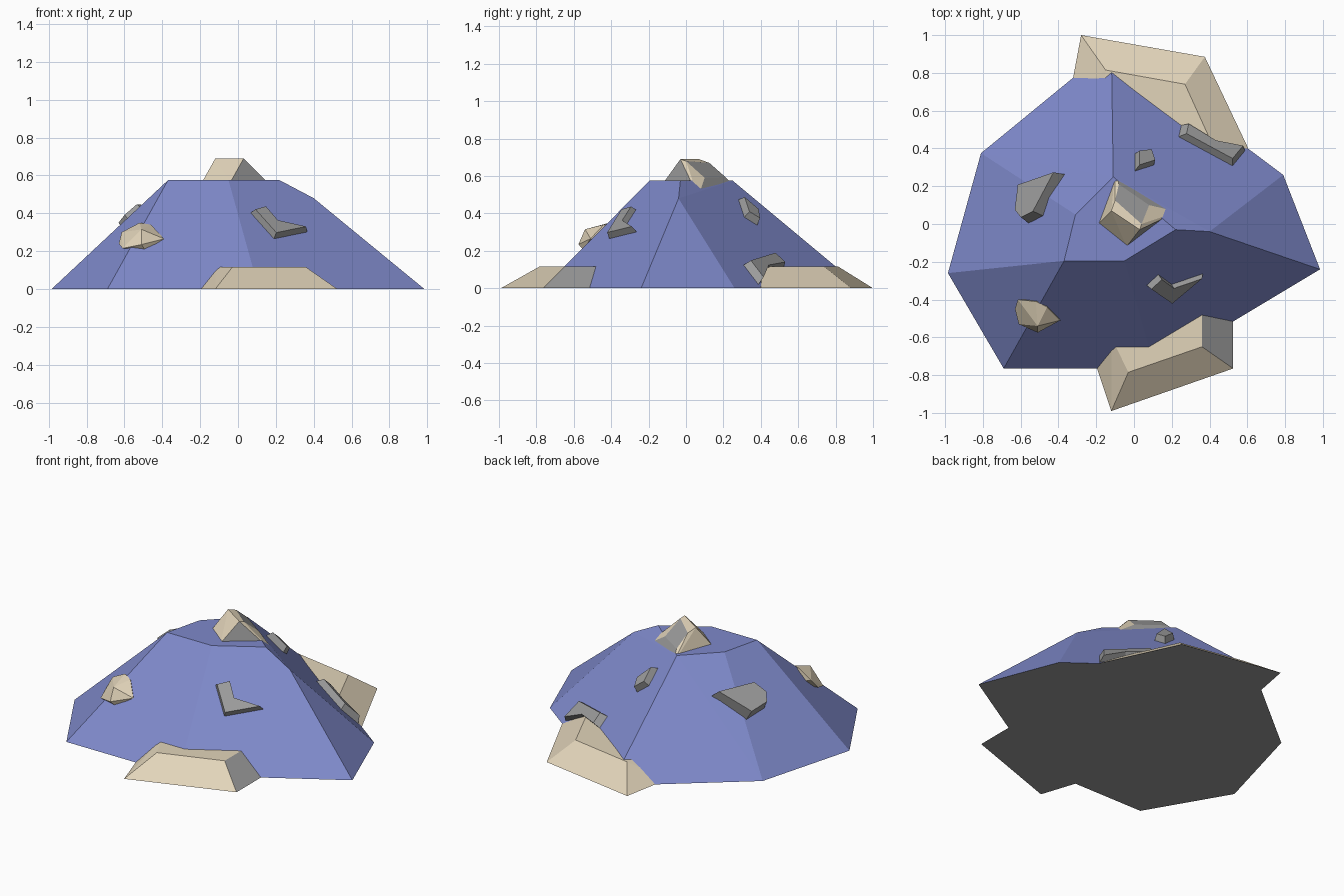
import bpy, bmesh, math
from mathutils import Vector
from mathutils.bvhtree import BVHTree

cube = bpy.data.objects.get("Cube")
if cube:
    bpy.data.objects.remove(cube, do_unlink=True)


def material(name, rgb):
    m = bpy.data.materials.new(name)
    m.use_nodes = True
    m.diffuse_color = (*rgb, 1)
    m.node_tree.nodes["Principled BSDF"].inputs["Base Color"].default_value = (*rgb, 1)
    return m


BLUE = material("slate blue", (0.21, 0.25, 0.59))
SAND = material("sand", (0.76, 0.66, 0.49))
GREY = material("stone grey", (0.33, 0.33, 0.33))


def finish(bm, name, main, is_grey):
    """Turn bmesh into a flat shaded object; faces passing the rule become grey."""
    bmesh.ops.recalc_face_normals(bm, faces=bm.faces)
    bm.normal_update()
    for f in bm.faces:
        f.material_index = int(is_grey(f.normal))
    mesh = bpy.data.meshes.new(name)
    bm.to_mesh(mesh)
    mesh.materials.append(main)
    mesh.materials.append(GREY)
    ob = bpy.data.objects.new(name, mesh)
    bpy.context.collection.objects.link(ob)


def underside(n):
    return n.z < -0.9


def hull(points):
    """Faceted convex lump through the given corners."""
    bm = bmesh.new()
    verts = [bm.verts.new(p) for p in points]
    bmesh.ops.convex_hull(bm, input=verts)
    loose = [v for v in bm.verts if not v.link_faces]
    bmesh.ops.delete(bm, geom=loose, context='VERTS')
    bmesh.ops.dissolve_limit(bm, angle_limit=math.radians(4),
                             verts=bm.verts, edges=bm.edges)
    return bm


def ring(z, xy):
    return [(x, y, z) for x, y in xy]


# Mound: ground outline, flat summit and one lower shoulder
mound = hull(
    ring(0, [(-.985, -.26), (-.69, -.765), (.11, -.765), (.985, -.24),
             (.79, .26), (-.12, .94), (-.81, .375)])
    + ring(.575, [(-.37, -.195), (-.05, -.195), (.22, -.03), (-.11, .25), (-.31, .05)])
    + [(.4, -.04, .48)])
surface = BVHTree.FromBMesh(mound)
finish(mound, "mound", BLUE, underside)

# Large ledges at the foot of the mound
finish(hull(ring(0, [(-.12, -.99), (.525, -.765), (.525, -.5), (-.25, -.6)])
            + ring(.115, [(-.03, -.785), (.36, -.65), (.36, -.48), (-.12, -.6)])),
       "front_ledge", SAND, lambda n: underside(n) or n.x > .4)
finish(hull(ring(0, [(-.28, 1), (.375, .885), (.605, .4), (.4, .3), (-.34, .68)])
            + ring(.115, [(-.15, .815), (.27, .74), (.42, .41), (.3, .35), (-.16, .7)])),
       "back_ledge", SAND, underside)

# Summit rock, grey on the broken right-hand faces
finish(hull([(-.12, .07, .69), (.03, -.03, .69), (.04, 0, .68), (-.1, .125, .67),
             (.08, .1, .59), (-.08, .21, .595),
             (-.04, -.12, .565), (-.19, 0, .565), (-.1, .28, .525), (.23, .065, .49),
             (-.05, .05, .45)]),
       "summit_rock", SAND,
       lambda n: underside(n) or (n.x > .2 and n.y > .45) or (n.x > .3 and n.y < -.3))

# Sandy boulder on the front slope
finish(hull([(-.615, -.4, .3), (-.52, -.41, .35), (-.46, -.44, .34), (-.51, -.54, .315),
             (-.39, -.51, .265), (-.51, -.575, .235), (-.49, -.55, .205),
             (-.61, -.53, .215), (-.63, -.45, .24), (-.45, -.4, .25)]),
       "slope_boulder", SAND, lambda n: False)


def stone(name, outline, lift, shrink=.72):
    """Thin stone lying on the slope: buried rim and a smaller raised cap."""
    bm = bmesh.new()
    centre = sum((Vector(p) for p in outline), Vector((0, 0))) / len(outline)
    rim, cap = [], []
    for p in outline:
        p = Vector(p)
        for xy, offset, out in ((p, -.02, rim), (centre.lerp(p, shrink), lift, cap)):
            hit, normal, _, _ = surface.ray_cast(Vector((*xy, 2)), Vector((0, 0, -1)))
            out.append(bm.verts.new(hit + normal * offset))
    n = len(rim)
    for i in range(n):
        j = (i + 1) % n
        bm.faces.new((rim[i], rim[j], cap[j], cap[i]))
    bm.faces.new(cap)
    bm.faces.new(rim[::-1])
    finish(bm, name, GREY, lambda n: True)


# Grey stones
stone("left_stone", [(-.36, .27), (-.58, .215), (-.6, .05), (-.56, .0), (-.48, .04)], .07, .8)
stone("front_stone", [(.06, -.325), (.125, -.265), (.2, -.32), (.375, -.26), (.19, -.415)],
      .035, .85)
stone("back_stone", [(.24, .53), (.225, .465), (.53, .3), (.6, .385), (.42, .42)], .04, .8)
stone("small_stone", [(0, .375), (.085, .385), (.11, .31), (0, .275)], .04, .75)
